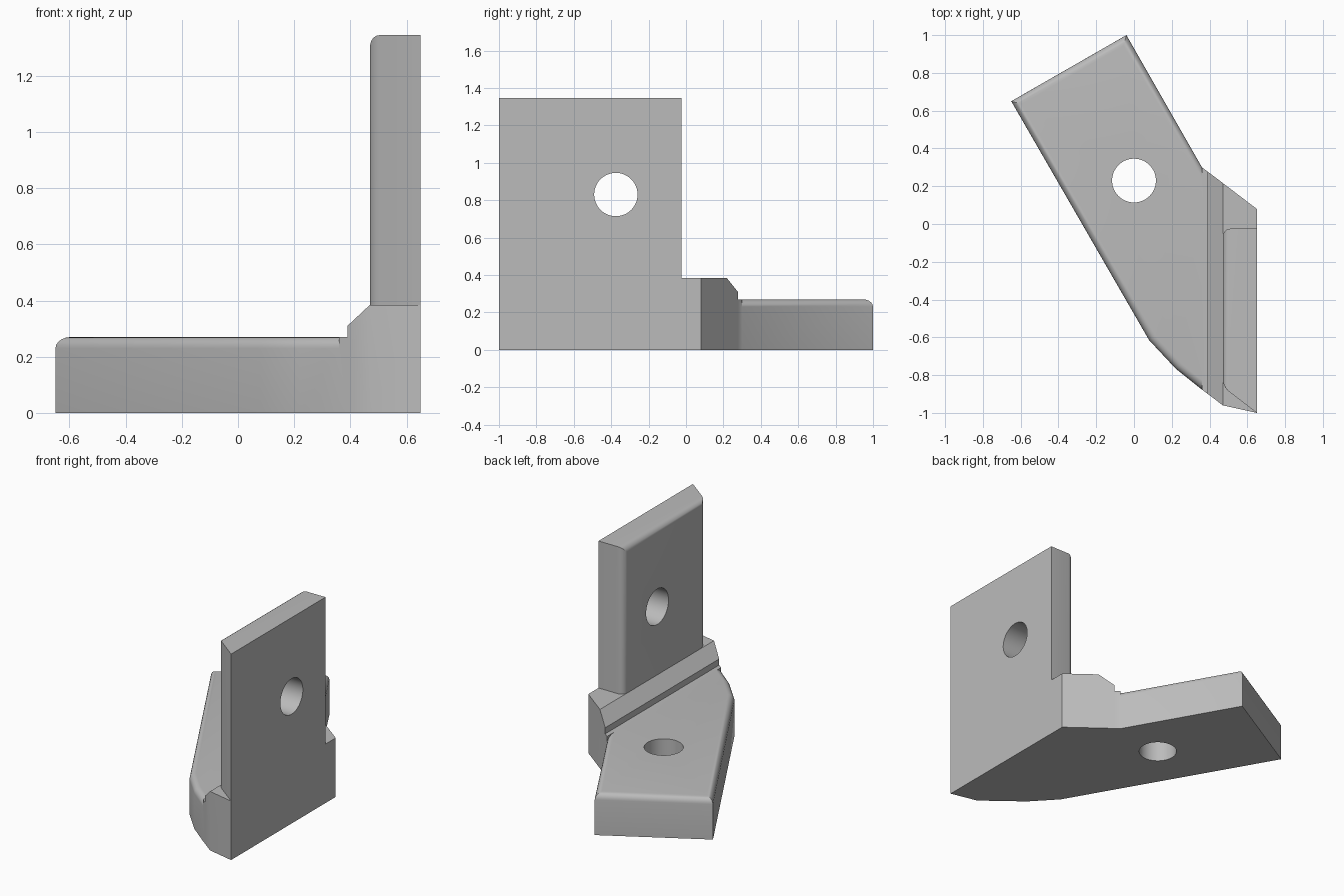
import bpy, bmesh, math

if "Cube" in bpy.data.objects:
    bpy.data.objects.remove(bpy.data.objects["Cube"])

grey = bpy.data.materials.new("plain grey")
grey.diffuse_color = (0.5, 0.5, 0.5, 1)
grey.use_nodes = True
grey.node_tree.nodes["Principled BSDF"].inputs["Base Color"].default_value = grey.diffuse_color


def make_object(name, bm):
    bmesh.ops.recalc_face_normals(bm, faces=bm.faces)
    mesh = bpy.data.meshes.new(name)
    bm.to_mesh(mesh)
    bm.free()
    mesh.materials.append(grey)
    ob = bpy.data.objects.new(name, mesh)
    bpy.context.collection.objects.link(ob)
    return ob


def prism(name, outline, z0, z1, rounded, radius=0.04):
    """Extrude a plan outline and round the edges chosen by a rule."""
    bm = bmesh.new()
    face = bm.faces.new([bm.verts.new((x, y, z0)) for x, y in outline])
    top = bmesh.ops.extrude_face_region(bm, geom=[face])["geom"]
    for v in top:
        if isinstance(v, bmesh.types.BMVert):
            v.co.z = z1
    bmesh.ops.recalc_face_normals(bm, faces=bm.faces)
    edges = [e for e in bm.edges if rounded(*[v.co for v in e.verts])]
    bmesh.ops.bevel(bm, geom=edges, offset=radius, segments=5,
                    profile=0.5, affect='EDGES')
    return make_object(name, bm)


def boolean(target, tool, operation):
    bpy.context.view_layer.objects.active = target
    mod = target.modifiers.new(operation.lower(), 'BOOLEAN')
    mod.operation, mod.solver, mod.object = operation, 'EXACT', tool
    bpy.ops.object.modifier_apply(modifier=mod.name)
    bpy.data.objects.remove(tool)


# Slanted foot plate, rounded along its upper rim except at the joint
JOINT = 0.36
foot = [(-0.65, 0.65), (0.08, -0.615), (0.22, -0.765), (JOINT, -0.877),
        (JOINT, 0.30), (-0.04, 1.0)]
bracket = prism("angled_bracket", foot, 0, 0.27, lambda a, b:
                min(a.z, b.z) > 0.2 and min(a.x, b.x) < JOINT - 0.01)

# Corner block: stations of (x, front y, back y, top z) lofted along x
stations = [(0.36, -0.877, 0.30, 0.27), (0.39, -0.899, 0.277, 0.27),
            (0.39, -0.899, 0.277, 0.31), (0.47, -0.96, 0.217, 0.385),
            (0.65, -1.0, 0.08, 0.385)]
bm = bmesh.new()
front = [bm.verts.new((x, f, z)) for x, f, b, z in stations]
back = [bm.verts.new((x, b, z)) for x, f, b, z in stations]
floor = [s for i, s in enumerate(stations) if i != 2]
front_low = [bm.verts.new((x, f, 0)) for x, f, b, z in floor]
back_low = [bm.verts.new((x, b, 0)) for x, f, b, z in floor]
for i in range(4):
    bm.faces.new((front[i], front[i + 1], back[i + 1], back[i]))
for low, high in ((front_low, front), (back_low, back)):
    bm.faces.new((low[0], low[1], high[1], high[0]))
    bm.faces.new((low[1], low[2], high[3], high[2], high[1]))
    bm.faces.new((low[2], low[3], high[4], high[3]))
bm.faces.new(front_low + back_low[::-1])
for i, j in ((0, 0), (3, 4)):
    bm.faces.new((front_low[i], front[j], back[j], back_low[i]))
block = make_object("corner_block", bm)

# Upright plate, rounded around its inner face
wall = [(0.47, -0.862), (0.65, -1.0), (0.65, -0.025), (0.47, -0.025)]
upright = prism("upright_plate", wall, 0.385, 1.345, lambda a, b:
                max(a.x, b.x) < 0.48 and max(a.z, b.z) > 0.5)

boolean(bracket, block, 'UNION')
boolean(bracket, upright, 'UNION')

# Bolt holes through the foot and the upright
for location, tilt in (((0, 0.23, 0.14), 0), ((0.56, -0.375, 0.83), math.pi / 2)):
    bpy.ops.mesh.primitive_cylinder_add(vertices=48, radius=0.116, depth=0.6,
                                        location=location, rotation=(0, tilt, 0))
    drill = bpy.context.object
    drill.data.materials.append(grey)
    boolean(bracket, drill, 'DIFFERENCE')

bpy.ops.object.select_all(action='DESELECT')
bracket.select_set(True)
bpy.context.view_layer.objects.active = bracket
bpy.ops.object.shade_smooth_by_angle(angle=math.radians(25))
